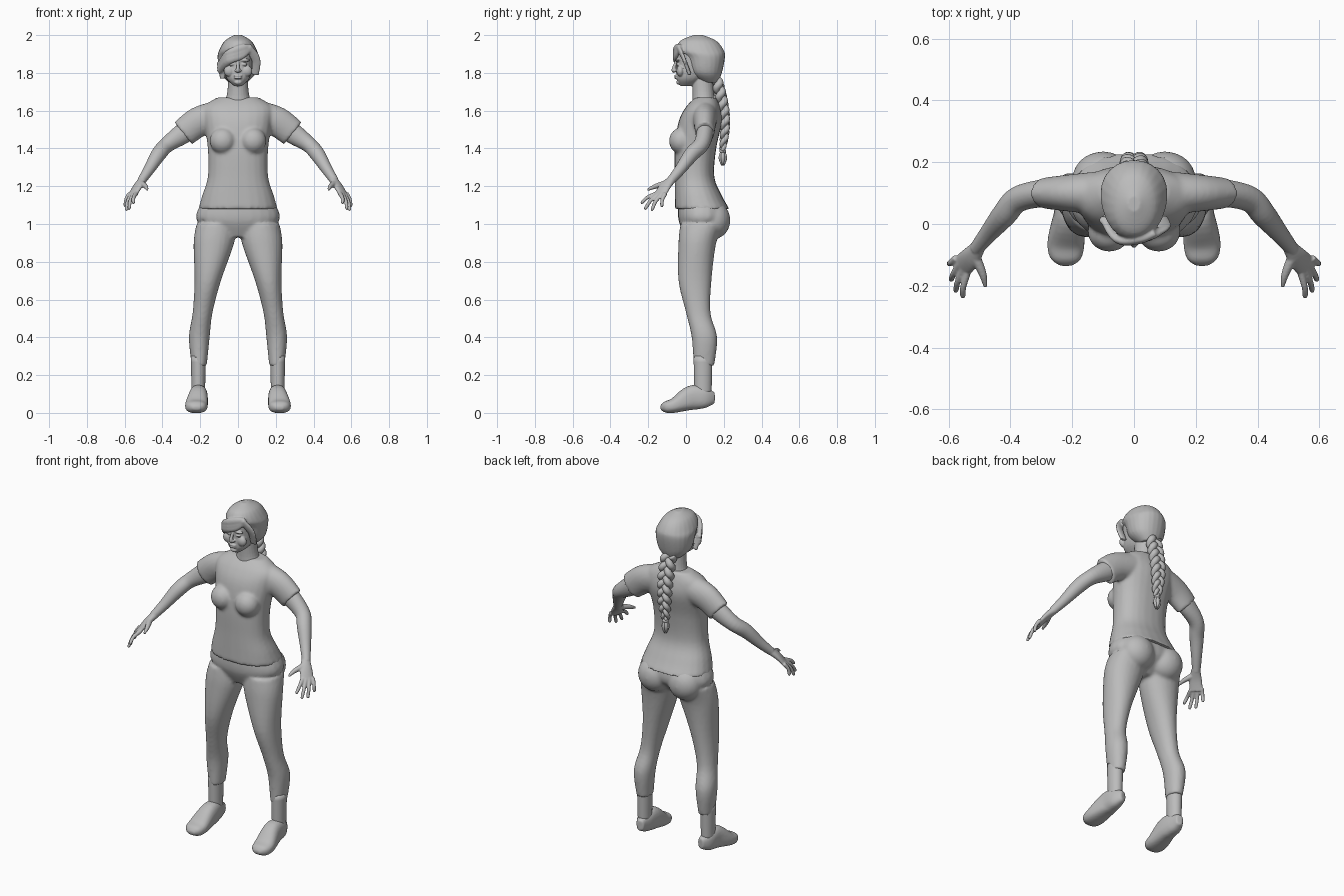
import bpy, bmesh
from math import sin, cos, pi, copysign
from mathutils import Vector, Matrix

default_cube = bpy.data.objects.get("Cube")
if default_cube:
    bpy.data.objects.remove(default_cube)

GREY = (0.5, 0.5, 0.5, 1)
grey = bpy.data.materials.new("plain grey")
grey.use_nodes = True
grey.diffuse_color = GREY
grey.node_tree.nodes["Principled BSDF"].inputs["Base Color"].default_value = GREY

SIDEWAYS = Vector((1, 0, 0))
DEPTH = Vector((0, 1, 0))
ACROSS_PALM = Vector((.6, .8, -.1))


def spline(rows, steps=5):
    """Catmull-Rom through rows of numbers."""
    result = []
    last = len(rows) - 1
    for i in range(last):
        before, start, end, after = (rows[min(max(i + k, 0), last)] for k in (-1, 0, 1, 2))
        for k in range(steps):
            t = k / steps
            result.append([q + t / 2 * (r - p + t * (2 * p - 5 * q + 4 * r - s + t * (3 * (q - r) + s - p)))
                           for p, q, r, s in zip(before, start, end, after)])
    return result + [list(rows[-1])]


def skin(bm, rings):
    """Bridge rings of points into a closed solid."""
    loops = [[bm.verts.new(point) for point in ring] for ring in rings]
    count = len(loops[0])
    faces = [bm.faces.new(loops[0]), bm.faces.new(loops[-1])]
    for low, high in zip(loops, loops[1:]):
        for i in range(count):
            j = (i + 1) % count
            faces.append(bm.faces.new((low[i], low[j], high[j], high[i])))
    bmesh.ops.recalc_face_normals(bm, faces=faces)


def oval(centre, u, v, power, sides=24):
    def rounded(value):
        return copysign(abs(value) ** (2 / power), value)
    angles = [2 * pi * i / sides for i in range(sides)]
    return [centre + u * rounded(cos(a)) + v * rounded(sin(a)) for a in angles]


def stack(bm, rows, power=2.3):
    """Level sections: height, x from, x to, y from, y to."""
    rings = []
    for z, left, right, front, back in spline(rows):
        centre = Vector(((left + right) / 2, (front + back) / 2, z))
        rings.append(oval(centre, SIDEWAYS * (right - left) / 2, DEPTH * (back - front) / 2, power))
    skin(bm, rings)


def centred(bm, rows, power=2.3):
    """Level sections: height, half width, y from, y to."""
    stack(bm, [(z, -half, half, front, back) for z, half, front, back in rows], power)


def tube(bm, rows, side=DEPTH, power=2, steps=5):
    """Sections along a path: x, y, z, radius along side, other radius if different."""
    rows = spline([row if len(row) > 4 else (*row, row[3]) for row in rows], steps)
    points = [Vector(row[:3]) for row in rows]
    rings = []
    for i, row in enumerate(rows):
        along = (points[min(i + 1, len(points) - 1)] - points[max(i - 1, 0)]).normalized()
        u = (side - along * side.dot(along)).normalized()
        rings.append(oval(points[i], u * row[3], along.cross(u) * row[4], power))
    skin(bm, rings)


def blob(bm, centre, radii):
    matrix = Matrix.Translation(centre) @ Matrix.Diagonal((*radii, 1))
    bmesh.ops.create_uvsphere(bm, u_segments=24, v_segments=14, radius=1, matrix=matrix)


def mirror(bm):
    geom = bmesh.ops.duplicate(bm, geom=bm.verts[:] + bm.edges[:] + bm.faces[:])["geom"]
    verts = [item for item in geom if isinstance(item, bmesh.types.BMVert)]
    faces = [item for item in geom if isinstance(item, bmesh.types.BMFace)]
    bmesh.ops.scale(bm, vec=(-1, 1, 1), verts=verts)
    bmesh.ops.reverse_faces(bm, faces=faces)


def finish(name, bm, voxel=0, soften=4):
    """Make the object; fuse its overlapping pieces when a voxel size is given."""
    mesh = bpy.data.meshes.new(name)
    for face in bm.faces:
        face.smooth = True
    bm.to_mesh(mesh)
    bm.free()
    mesh.materials.append(grey)
    obj = bpy.data.objects.new(name, mesh)
    bpy.context.collection.objects.link(obj)
    if voxel:
        fuse = obj.modifiers.new("fuse", "REMESH")
        fuse.mode, fuse.voxel_size, fuse.use_smooth_shade = "VOXEL", voxel, True
        smooth = obj.modifiers.new("soften", "SMOOTH")
        smooth.factor, smooth.iterations = 0.5, soften


# Shirt: sleeves and bust, then the torso
bm = bmesh.new()
tube(bm, [(.12, .1, 1.57, .07, .08), (.21, .1, 1.54, .06, .08), (.29, .1, 1.48, .05, .075)])
blob(bm, (.08, -.025, 1.44), (.07, .065, .07))
mirror(bm)
centred(bm, [(1.08, .21, -.06, .23), (1.15, .19, -.06, .19), (1.25, .16, -.06, .15), (1.4, .16, -.06, .16),
             (1.54, .18, -.04, .19), (1.62, .18, 0, .18), (1.67, .11, .05, .16)])
finish("shirt", bm, .009, 5)

# Trousers: legs and seat, then the pelvis
bm = bmesh.new()
stack(bm, [(1, .01, .22, -.03, .2), (.9, .02, .235, -.04, .16), (.7, .09, .23, -.04, .135),
           (.53, .135, .24, 0, .13), (.4, .15, .26, .03, .165), (.25, .165, .245, .04, .15)], 2.1)
blob(bm, (.1, .145, 1.02), (.1, .09, .1))
mirror(bm)
centred(bm, [(1.12, .19, -.04, .2), (1.02, .22, -.04, .21), (.93, .1, 0, .12)])
finish("trousers", bm, .009, 5)

# Ankles
bm = bmesh.new()
tube(bm, [(.21, .09, .3, .04, .05), (.21, .09, .09, .035, .045)], SIDEWAYS)
mirror(bm)
finish("ankles", bm)

# Shoes, heel to toe
bm = bmesh.new()
tube(bm, [(.2, .15, .08, .02, .03), (.21, .1, .08, .04, .055), (.21, .03, .08, .05, .065),
          (.22, -.06, .04, .06, .04), (.22, -.11, .03, .05, .03), (.22, -.135, .025, .02, .01)], SIDEWAYS, 2.5)
mirror(bm)
finish("shoes", bm, .006)

# Arms and palms
bm = bmesh.new()
tube(bm, [(.22, .1, 1.53, .05), (.29, .1, 1.48, .045, .055), (.375, .08, 1.42, .042), (.42, .03, 1.37, .04),
          (.47, -.03, 1.29, .03), (.51, -.08, 1.23, .023)])
tube(bm, [(.5, -.07, 1.24, .022), (.53, -.11, 1.2, .035, .018), (.56, -.14, 1.15, .038, .013)], ACROSS_PALM)

# Fingers fan out from first to last, the middle ones longer
for i in range(4):
    base = Vector((.54, -.16, 1.16)).lerp(Vector((.575, -.11, 1.16)), i / 3)
    tip = Vector((.555, -.24, 1.11)).lerp(Vector((.6, -.13, 1.09)), i / 3)
    tip += sin(pi * i / 3) * Vector((.01, -.02, -.03))
    middle = base.lerp(tip, .5) + Vector((.005, -.005, .005))
    tube(bm, [(*base, .012), (*middle, .01), (*base.lerp(tip, .9), .009), (*tip, .004)], ACROSS_PALM)
tube(bm, [(.52, -.09, 1.22, .018), (.49, -.16, 1.2, .013), (.48, -.205, 1.18, .006)])
mirror(bm)
finish("arms_and_hands", bm, .0045, 3)

# Cheek, brow, eye and nostril on each side
bm = bmesh.new()
blob(bm, (.045, -.03, 1.81), (.03, .02, .03))
blob(bm, (.035, -.045, 1.867), (.03, .012, .008))
blob(bm, (.033, -.044, 1.845), (.015, .01, .007))
blob(bm, (.011, -.058, 1.812), (.008, .01, .007))
mirror(bm)

# Neck, skull, nose, lips and chin
centred(bm, [(1.6, .09, .03, .16), (1.68, .06, .035, .15), (1.78, .05, .03, .14)], 2)
centred(bm, [(1.73, .02, -.03, .03), (1.77, .06, -.05, .09), (1.84, .077, -.05, .15), (1.92, .077, -.05, .16),
             (1.96, .05, -.01, .14)])
tube(bm, [(0, -.05, 1.86, .008), (0, -.06, 1.84, .008), (0, -.066, 1.815, .011), (0, -.057, 1.805, .008)],
     SIDEWAYS)
for height in (1.785, 1.773):
    blob(bm, (0, -.051, height), (.022, .011, .006))
blob(bm, (0, -.04, 1.75), (.02, .012, .012))
finish("head", bm, .0035, 2)

# Hair: cap, swept fringe and side locks
bm = bmesh.new()
centred(bm, [(1.75, .05, .08, .17), (1.8, .095, .02, .19), (1.88, .108, -.01, .206), (1.92, .1, -.05, .2),
             (1.97, .07, -.03, .16), (2, .02, .04, .09)], 2.1)
for drop in (0, .02, .035):
    tube(bm, [(.07, -.03, 1.94, .01, .015), (.02, -.05, 1.93 - drop, .014, .022),
              (-.05, -.05, 1.9 - drop, .014, .022), (-.1, .02, 1.84 - drop, .01, .015)])
tube(bm, [(.055, -.04, 1.935, .012, .02), (.095, -.01, 1.87, .01, .025), (.09, .02, 1.79, .01, .02)])
tube(bm, [(-.095, .01, 1.86, .01, .02), (-.08, .03, 1.77, .01, .015)])
finish("hair", bm, .005)

# Braid: three woven strands that thin towards the end
bm = bmesh.new()
LENGTH = 90
for strand in range(3):
    rows = []
    for i in range(LENGTH + 1):
        t = i / LENGTH
        turn = 2 * pi * (2.6 * t + strand / 3)
        size = 1.1 - .55 * t ** 3
        y = .16 + .045 * sin(.75 * pi * t)
        rows.append((.026 * size * sin(turn), y + .012 * size * sin(2 * turn), 1.77 - .38 * t, .018 * size))
    tube(bm, rows, SIDEWAYS, steps=1)
finish("braid", bm)

# Braid tie and loose end
bm = bmesh.new()
blob(bm, (0, .195, 1.385), (.018, .018, .012))
for i in range(5):
    spread = Vector((cos(2 * pi * i / 5), sin(2 * pi * i / 5), 0)) * .012
    top, bulge, end = (Vector((0, .195, z)) + spread * amount for z, amount in ((1.385, .4), (1.35, 1), (1.31, .6)))
    tube(bm, [(*top, .007), (*bulge, .011), (*end, .002)], SIDEWAYS)
finish("braid_end", bm)
